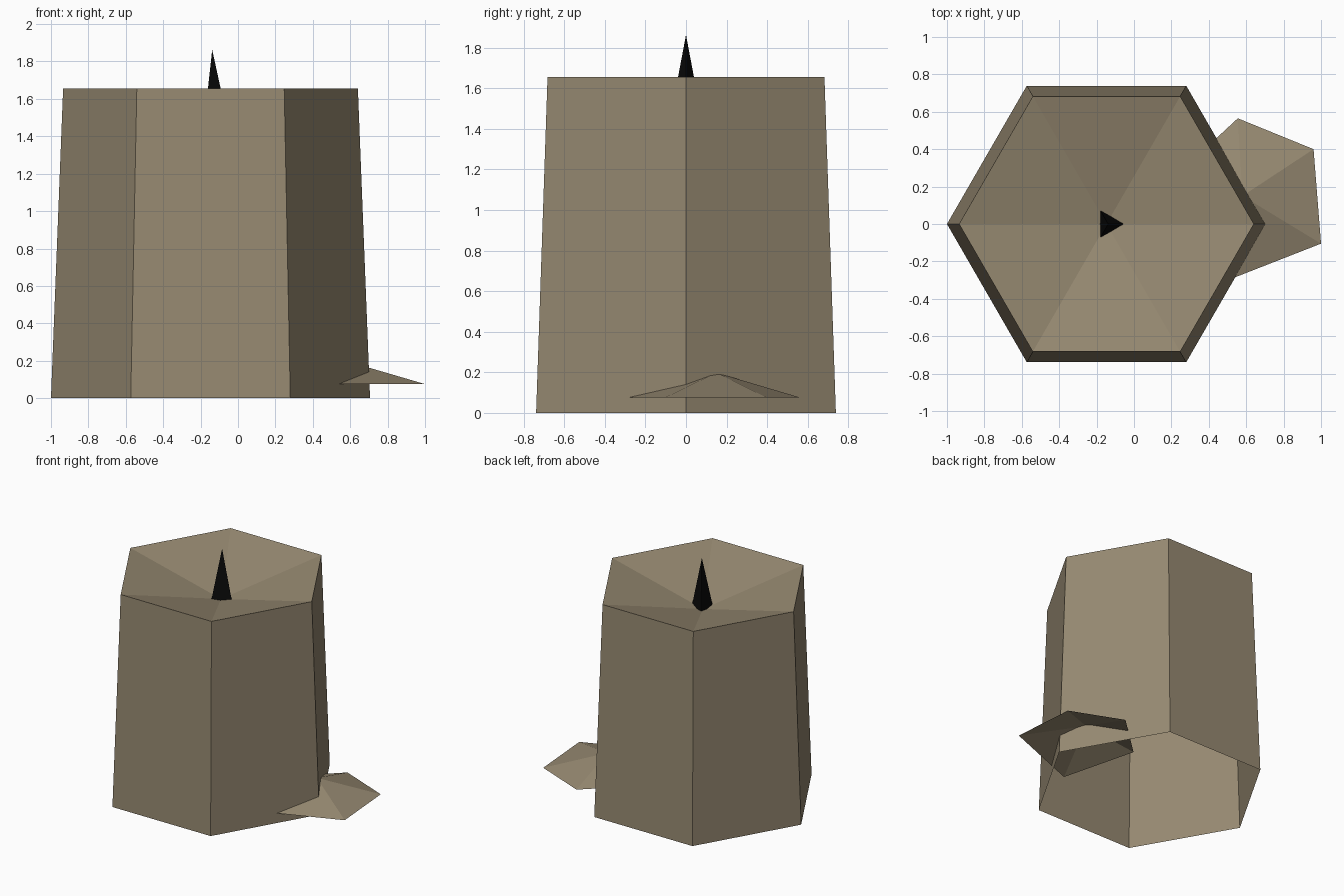
import bpy
from math import cos, sin, pi

cube = bpy.data.objects.get("Cube")
if cube:
    bpy.data.objects.remove(cube, do_unlink=True)


def material(name, colour):
    mat = bpy.data.materials.new(name)
    mat.use_nodes = True
    mat.diffuse_color = (*colour, 1)
    mat.node_tree.nodes["Principled BSDF"].inputs["Base Color"].default_value = (*colour, 1)
    return mat


def ring(sides, radius, z, x):
    """Corners of a regular polygon, the first one pointing to +x."""
    angles = [2 * pi * i / sides for i in range(sides)]
    return [(x + radius * cos(a), radius * sin(a), z) for a in angles]


def shell(name, rings, tip, mat):
    """Bridge the rings from bottom to top and fan the last one to a tip."""
    n = len(rings[0])
    verts = [v for r in rings for v in r] + [tip]
    faces = []
    for k in range(len(rings) - 1):
        for i in range(n):
            j = (i + 1) % n
            faces.append((k * n + i, k * n + j, (k + 1) * n + j, (k + 1) * n + i))
    last = (len(rings) - 1) * n
    faces += [(last + i, last + (i + 1) % n, len(verts) - 1) for i in range(n)]
    mesh = bpy.data.meshes.new(name)
    mesh.from_pydata(verts, [], faces)
    mesh.materials.append(mat)
    obj = bpy.data.objects.new(name, mesh)
    bpy.context.collection.objects.link(obj)
    return obj


wax = material("tan wax", (0.305, 0.25, 0.165))
char = material("charred black", (0.003, 0.003, 0.003))
axis_x = -0.147

# Tapered six-sided candle, open below, with a dished top
shell("candle_body",
      [ring(6, 0.853, 0, axis_x), ring(6, 0.788, 1.655, axis_x)],
      (axis_x, 0, 1.465), wax)

# Three-sided pointed wick
shell("wick", [ring(3, 0.09, 1.45, -0.138)], (-0.138, 0, 1.863), char)

# Low drip of wax on the side, open below
drip_outline = [(1.0, -0.105), (0.96, 0.4), (0.555, 0.565), (0.21, 0.245), (0.364, -0.354)]
shell("wax_drip", [[(x, y, 0.075) for x, y in drip_outline]], (0.58, 0.15, 0.198), wax)
